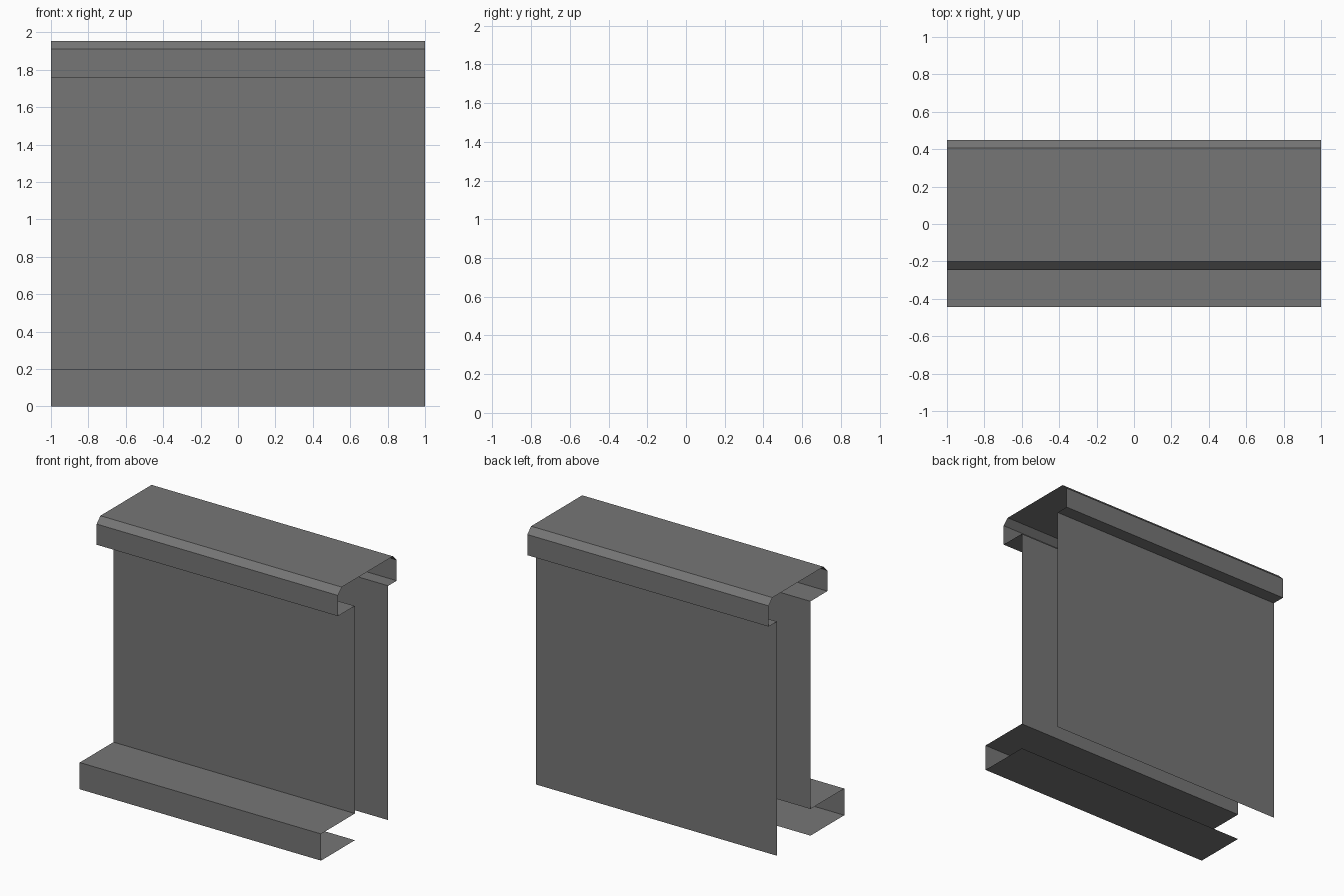
import bpy

if "Cube" in bpy.data.objects:
    bpy.data.objects.remove(bpy.data.objects["Cube"])

# One grey for the whole sheet-built section
grey = bpy.data.materials.new("plain_grey")
grey.diffuse_color = (0.18, 0.18, 0.18, 1)
grey.use_nodes = True
grey.node_tree.nodes["Principled BSDF"].inputs["Base Color"].default_value = grey.diffuse_color


def sheet(name, profile, half=1.0):
    """Sweep an open (y, z) profile along x as a thin sheet."""
    n = len(profile)
    verts = [(x, y, z) for x in (-half, half) for y, z in profile]
    faces = [(i, i + 1, n + i + 1, n + i) for i in range(n - 1)]
    mesh = bpy.data.meshes.new(name)
    mesh.from_pydata(verts, [], faces)
    mesh.materials.append(grey)
    obj = bpy.data.objects.new(name, mesh)
    bpy.context.collection.objects.link(obj)
    mesh.flip_normals()
    return obj


FRONT, WALL, BACK = -0.445, -0.045, 0.35   # y of step front, front wall, back wall
TOP, LIP, STEP = 1.955, 1.755, 0.2         # z of cap top, cap underside, step top

# Continuous section: step, front wall, bevelled cap, back wall
sheet("parapet_wall", [
    (WALL, 0), (FRONT, 0), (FRONT, STEP), (WALL, STEP),      # step
    (WALL, LIP), (-0.245, LIP), (-0.245, 1.91), (-0.2, TOP),  # wall and front lip
    (0.405, TOP), (0.45, 1.91), (0.45, LIP), (BACK, LIP),     # cap and back lip
    (BACK, 0),                                               # back wall
])
